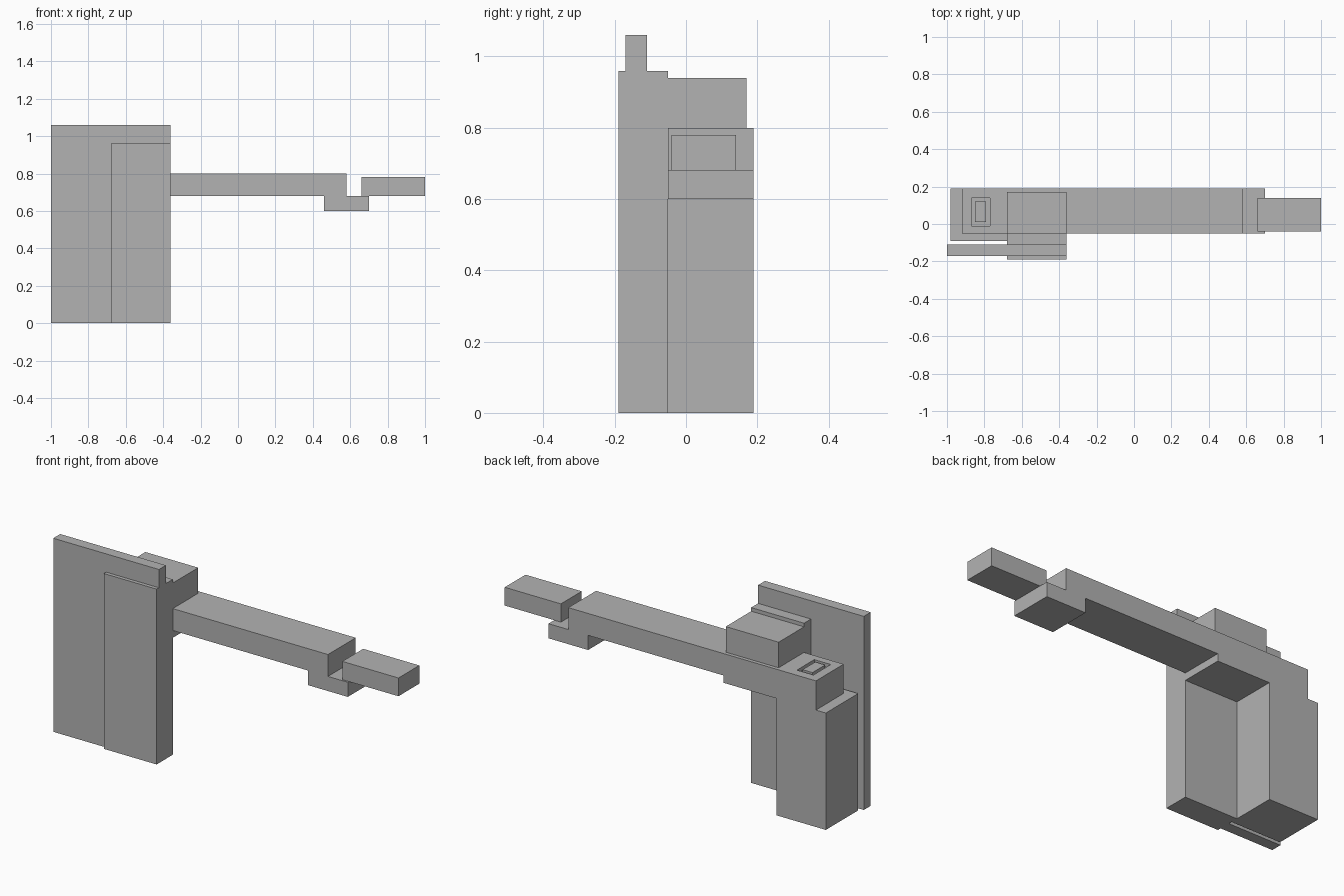
import bpy
import bmesh

old = bpy.data.objects.get("Cube")
if old:
    bpy.data.objects.remove(old, do_unlink=True)

# Single plain grey
grey = bpy.data.materials.new("plain_grey")
grey.use_nodes = True
colour = (0.45, 0.45, 0.45, 1.0)
grey.diffuse_color = colour
grey.node_tree.nodes["Principled BSDF"].inputs["Base Color"].default_value = colour


def prism(name, outline, y0, y1):
    """Extrude an x-z outline from y0 to y1."""
    bm = bmesh.new()
    face = bm.faces.new([bm.verts.new((x, y0, z)) for x, z in outline])
    grown = bmesh.ops.extrude_face_region(bm, geom=[face])["geom"]
    moved = [v for v in grown if isinstance(v, bmesh.types.BMVert)]
    bmesh.ops.translate(bm, verts=moved, vec=(0, y1 - y0, 0))
    bmesh.ops.recalc_face_normals(bm, faces=bm.faces)
    mesh = bpy.data.meshes.new(name)
    bm.to_mesh(mesh)
    bm.free()
    mesh.materials.append(grey)
    obj = bpy.data.objects.new(name, mesh)
    bpy.context.collection.objects.link(obj)
    return obj


def box(name, x, y, z):
    corners = [(x[0], z[0]), (x[1], z[0]), (x[1], z[1]), (x[0], z[1])]
    return prism(name, corners, *y)


# Upright masses at the right-hand end
box("front_panel", (-1.0, -0.36), (-0.17, -0.11), (0, 1.06))
box("front_block", (-0.68, -0.36), (-0.19, -0.05), (0, 0.96))
box("rear_column", (-0.98, -0.68), (-0.09, 0.19), (0, 0.64))
box("upper_block", (-0.68, -0.36), (-0.05, 0.17), (0.80, 0.94))

# Long beam with a thicker root and a hooked lower lip
beam = prism("long_beam", [
    (-0.92, 0.64), (-0.36, 0.64), (-0.36, 0.68), (0.46, 0.68), (0.46, 0.60),
    (0.70, 0.60), (0.70, 0.68), (0.58, 0.68), (0.58, 0.80), (-0.92, 0.80),
], -0.05, 0.19)

# Separate block resting on the lip
box("end_block", (0.66, 1.0), (-0.04, 0.14), (0.68, 0.78))

# Shallow pocket in the beam top with an island inside
cutter = box("pocket_cutter", (-0.87, -0.77), (-0.01, 0.14), (0.78, 0.85))
cutter.hide_render = True
cut = beam.modifiers.new("pocket", "BOOLEAN")
cut.operation = "DIFFERENCE"
cut.solver = "EXACT"
cut.object = cutter
bpy.context.view_layer.objects.active = beam
bpy.ops.object.modifier_apply(modifier=cut.name)
bpy.data.objects.remove(cutter, do_unlink=True)
box("pocket_island", (-0.85, -0.79), (0.01, 0.12), (0.78, 0.80))
